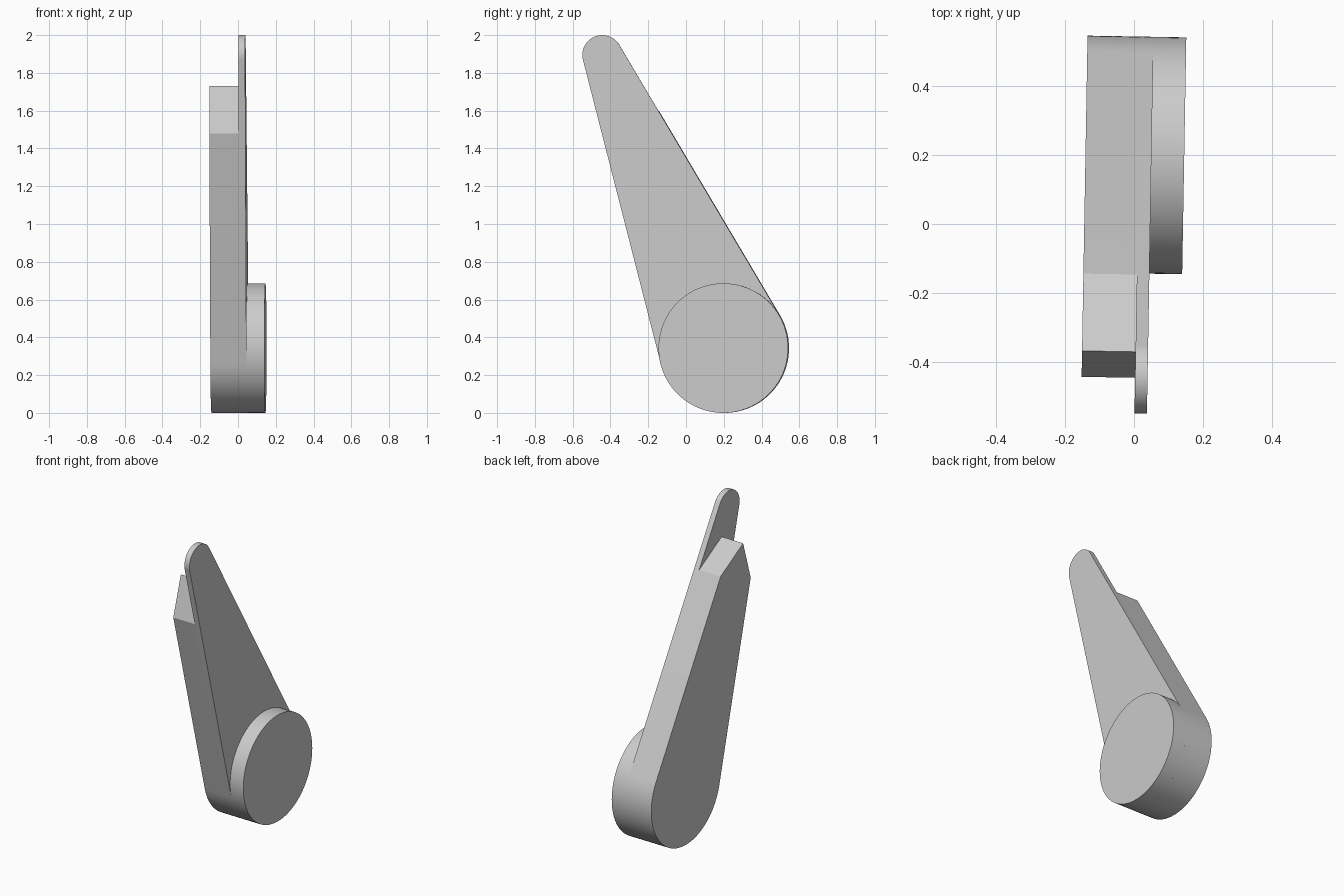
import bpy, bmesh, math
from mathutils import Vector

if "Cube" in bpy.data.objects:
    bpy.data.objects.remove(bpy.data.objects["Cube"])

grey = bpy.data.materials.new("plain grey")
grey.use_nodes = True
grey.diffuse_color = (0.6, 0.6, 0.6, 1)
grey.node_tree.nodes["Principled BSDF"].inputs["Base Color"].default_value = (0.6, 0.6, 0.6, 1)

# Side outline in (y, z): a large hub circle tapering to a small tip circle
HUB, HUB_R = Vector((0.2, 0.343)), 0.343
TIP, TIP_R = Vector((-0.443, 1.895)), 0.105
axis = TIP - HUB
phi = math.atan2(axis.y, axis.x)
beta = math.acos((HUB_R - TIP_R) / axis.length)


def arc(center, radius, start, end, steps):
    angles = [start + (end - start) * i / steps for i in range(steps + 1)]
    return [center + radius * Vector((math.cos(a), math.sin(a))) for a in angles]


def on_edge(angle, z):
    """Point at height z on the straight edge whose outward normal is angle."""
    normal = Vector((math.cos(angle), math.sin(angle)))
    low, high = HUB + HUB_R * normal, TIP + TIP_R * normal
    return low.lerp(high, (z - low.y) / (high.y - low.y))


def extrude_profile(name, profile, x0, x1):
    bm = bmesh.new()
    face = bm.faces.new([bm.verts.new((x0, p.x, p.y)) for p in profile])
    result = bmesh.ops.extrude_face_region(bm, geom=[face])
    moved = [v for v in result["geom"] if isinstance(v, bmesh.types.BMVert)]
    bmesh.ops.translate(bm, verts=moved, vec=(x1 - x0, 0, 0))
    bmesh.ops.recalc_face_normals(bm, faces=bm.faces)
    mesh = bpy.data.meshes.new(name)
    bm.to_mesh(mesh)
    bm.free()
    mesh.materials.append(grey)
    obj = bpy.data.objects.new(name, mesh)
    bpy.context.collection.objects.link(obj)
    obj.rotation_euler.z = math.radians(-1)
    bpy.ops.object.select_all(action="DESELECT")
    obj.select_set(True)
    bpy.context.view_layer.objects.active = obj
    bpy.ops.object.shade_smooth_by_angle(angle=math.radians(20))


hub_arc = arc(HUB, HUB_R, phi + beta, phi - beta + math.tau, 64)
tip_arc = arc(TIP, TIP_R, phi - beta, phi + beta, 32)

# Thin lever plate with a rounded tip
extrude_profile("lever_plate", hub_arc + tip_arc, 0.011, 0.047)

# Thick arm, cut to a blunt point at the top
point = [on_edge(phi - beta, 1.6), Vector((-0.37, 1.73)), on_edge(phi + beta, 1.48)]
extrude_profile("thick_arm", hub_arc + point, -0.144, 0.011)

# Round hub on the other face of the plate
extrude_profile("hub_disc", arc(HUB, HUB_R, 0, math.tau, 96)[:-1], 0.047, 0.142)
